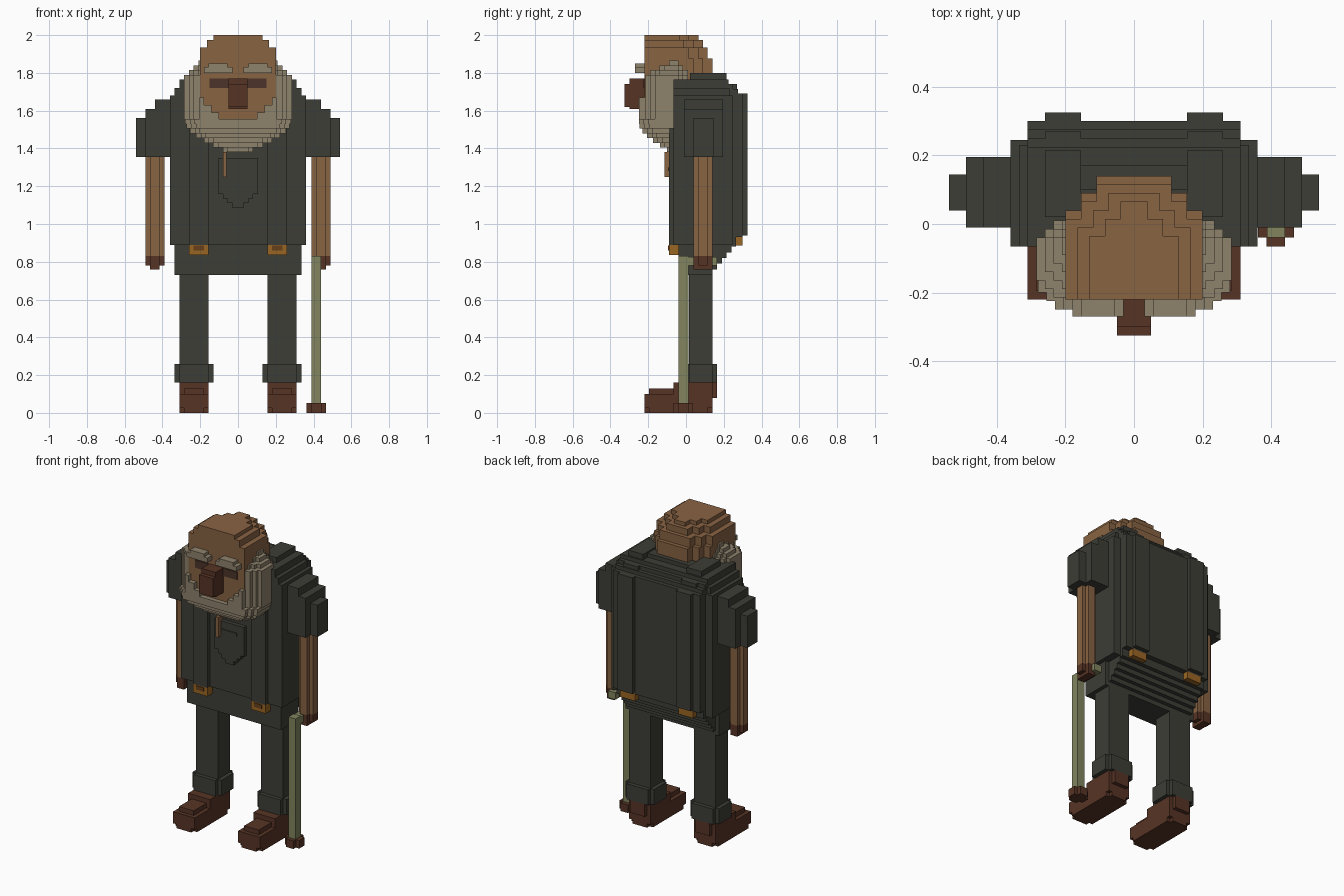
import bpy
import bmesh
from math import pi, sin
from mathutils import Matrix, Vector

STEP = 0.025  # size of one stair step
X, Y, Z = range(3)

default_cube = bpy.data.objects.get("Cube")
if default_cube:
    bpy.data.objects.remove(default_cube, do_unlink=True)


def material(name, display_hex):
    """Flat material from a display colour, converted to linear."""
    channels = [value / 255 for value in bytes.fromhex(display_hex)]
    linear = [((c + 0.055) / 1.055) ** 2.4 for c in channels]
    mat = bpy.data.materials.new(name)
    mat.use_nodes = True
    mat.diffuse_color = (*linear, 1)
    shader = mat.node_tree.nodes["Principled BSDF"]
    shader.inputs["Base Color"].default_value = (*linear, 1)
    return mat


skin = material("skin", "886342")
cloth = material("dark cloth", "3d3d37")
hair = material("grey hair", "8e826c")
leather = material("dark brown leather", "573425")
eye_brown = material("eye brown", "4c342a")
brass = material("brass", "9a6624")
dark_brass = material("dark brass", "68401a")
olive_wood = material("olive wood", "82855f")


def box(x, y, z):
    return [x, y, z]


def centred(half_width, y, z):
    return box((-half_width, half_width), y, z)


def shrink(block, axis, amount):
    low, high = block[axis]
    smaller = list(block)
    smaller[axis] = (low + amount, high - amount)
    return smaller


def notch(block, first, second, steps=1):
    """Stair-step the four edges of a block that lie between two axes."""
    return [
        shrink(shrink(block, first, i * STEP), second, (steps - i) * STEP)
        for i in range(steps + 1)
    ]


def build(name, mat, blocks, mirrored=False):
    """One object from blocks, mirrored across x when asked."""
    bm = bmesh.new()
    for block in blocks:
        low, high = (Vector(corner) for corner in zip(*block))
        centre = (low + high) / 2
        if mirrored:
            centre.x = -centre.x
        place = Matrix.Translation(centre) @ Matrix.Diagonal((*(high - low), 1))
        bmesh.ops.create_cube(bm, size=1, matrix=place)
    mesh = bpy.data.meshes.new(name)
    bm.to_mesh(mesh)
    bm.free()
    mesh.materials.append(mat)
    bpy.context.scene.collection.objects.link(bpy.data.objects.new(name, mesh))


def build_pair(name, mat, blocks):
    build("left_" + name, mat, blocks)
    build("right_" + name, mat, blocks, mirrored=True)


# Head: a stepped dome, rounded towards the back
head_front = -0.22
head = [centred(0.16, (head_front, 0), (1.55, 1.7))]
for level in range(4):
    top = 2 - STEP * level * (level + 2) / 3
    half = min(0.2, 0.13 + 0.035 * level)
    back = 0.065 + STEP * level
    for inset in range(3):
        depth = (head_front, back - 0.05 * (2 - inset))
        head.append(centred(half - 0.045 * inset, depth, (1.6, top)))
build("head", skin, head)

# Nose, eyes and brows
nose = centred(0.05, (-0.325, -0.2), (1.62, 1.74))
nose_bridge = centred(0.05, (-0.3, -0.2), (1.61, 1.77))
build("nose", leather, [nose, nose_bridge])
build_pair("eye", eye_brown, [box((0.04, 0.15), (-0.226, head_front), (1.72, 1.77))])
brow = box((0.03, 0.18), (-0.27, -0.2), (1.8, 1.83))
brow_top = box((0.055, 0.155), brow[Y], (1.8, 1.85))
build_pair("eyebrow", hair, [brow, brow_top])

# Beard: rounded tiers growing from the chin upwards
beard = []
for level in range(7):
    swell = sin(pi / 2 * level / 6)
    bottom = 1.38 + STEP * level
    depth = (-0.1 - 0.15 * swell, 0.01)
    tier = centred(0.08 + 0.2 * swell, depth, (bottom, bottom + STEP))
    beard += notch(tier, X, Y, steps=2 if level > 1 else 1)
build("beard", hair, beard)

# Whiskers: tiers wrapping the sides of the head
whiskers = []
for level in range(4):
    depth = (-0.215 + STEP * level, 0.01)
    height = (1.55, 1.79 + STEP * level)
    whiskers += notch(centred(0.285 - STEP * level, depth, height), X, Y, steps=2)
build("whiskers", hair, whiskers)
build_pair("cheek_whisker", hair, [
    box((0.1 + 0.04 * i, 0.205), (-0.25, -0.1), (1.55, 1.59 + 0.04 * i))
    for i in range(3)
])
build("beard_braid", skin, [box((-0.08, -0.06), (-0.115, -0.06), (1.25, 1.38))])

# Torso: broad sides and a stepped upper back
chest = -0.065
torso = [
    centred(0.36, (chest, 0.245), (0.89, 1.68)),
    centred(0.335, (chest, 0.23), (0.9, 1.72)),
    centred(0.155, (0.1, 0.17), (1.7, 1.79)),
]
for level in range(4):
    depth = (chest, 0.3 - STEP * level)
    torso.append(centred(0.31, depth, (0.93, 1.69 + STEP * level)))
build("torso", cloth, torso)

# Chest pocket with a pointed bottom and a flap
bib = (chest - STEP, chest)
pocket = [centred(0.105 - STEP * i, bib, (1.16 - STEP * i, 1.35)) for i in range(4)]
pocket.append(centred(0.055, (bib[0] - 0.006, chest), (1.28, 1.3)))
build("chest_pocket", cloth, pocket)

# Trouser seat: steps climbing towards the back
seat = [centred(0.335, (-0.04, 0.14), (0.73, 0.9))]
for level in range(1, 6):
    depth = (-0.04, 0.14 + STEP * level)
    seat.append(centred(0.31, depth, (0.73 + 0.03 * level, 0.95)))
build("trouser_seat", cloth, seat)

# Straps running up the chest, over the shoulder and down the back
strap = (0.155, 0.26)
build_pair("strap", cloth, [
    box(strap, bib, (0.89, 1.55)),
    box(strap, (0.02, 0.215), (1.7, 1.8)),
    box(strap, (0.2, 0.27), (1.6, 1.74)),
    box(strap, (0.25, 0.325), (0.94, 1.69)),
])
buckle = box(strap, (bib[0], -0.03), (0.835, 0.89))
build_pair("front_buckle", brass, [buckle])
buckle_hole = box((0.18, 0.235), (bib[0] - 0.004, chest), (0.86, 0.885))
build_pair("front_buckle_hole", dark_brass, [buckle_hole])
build_pair("back_buckle", brass, [box(strap, (0.25, 0.3), (0.885, 0.94))])

# Sleeves: stepping down and in towards the outside
sleeve = []
for level in range(3):
    depth = (-0.01 + STEP * level, 0.195 - STEP * level)
    outer = shrink(box((0.35, 0.44 + 0.05 * level), depth, (1.355, 1.66)), Z, 0)
    outer[Z] = (1.355, 1.66 - 0.05 * level)
    sleeve.append(outer)
sleeve.append(box((0.35, 0.49), sleeve[0][Y], sleeve[1][Z]))
build_pair("sleeve", cloth, sleeve)

# Arms and hands
arm = box((0.39, 0.49), (0.04, 0.14), (0.83, 1.4))
build_pair("arm", skin, notch(arm, X, Y))
hand = box(arm[X], arm[Y], (0.78, 0.83))
finger_tips = box((0.415, 0.465), arm[Y], (0.76, 0.83))
build_pair("hand", leather, notch(hand, X, Y) + [finger_tips])

# Legs and rolled cuffs
leg = box((0.155, 0.31), (0.015, 0.14), (0.16, 0.8))
build_pair("leg", cloth, [leg])
cuff = box((0.13, 0.335), (-0.01, 0.165), (0.16, 0.26))
build_pair("cuff", cloth, notch(cuff, X, Y))

# Boots: a rounded sole, a raised toe cap and an ankle
sole = box(leg[X], (head_front, leg[Y][1]), (0, 0.1))
toe_cap = box((0.18, 0.285), (-0.195, 0.14), (0.1, 0.13))
ankle = box(leg[X], (-0.065, 0.14), (0.08, 0.16))
heel = box(toe_cap[X], (0, 0.165), (0.08, 0.16))
upper_sole = box(sole[X], sole[Y], (STEP, 0.1))
build_pair("boot", leather, notch(sole, X, Y) + [upper_sole, toe_cap, ankle, heel])

# Walking cane with a handle running back through the fist
shaft = box((0.388, 0.44), (-0.04, 0.012), (0.04, 0.83))
handle = box(shaft[X], (-0.04, 0.165), (0.78, 0.825))
build("cane", olive_wood, [shaft, handle])
foot = box((0.362, 0.466), (-0.065, 0.038), (0, 0.052))
build("cane_foot", leather, notch(foot, X, Y))
